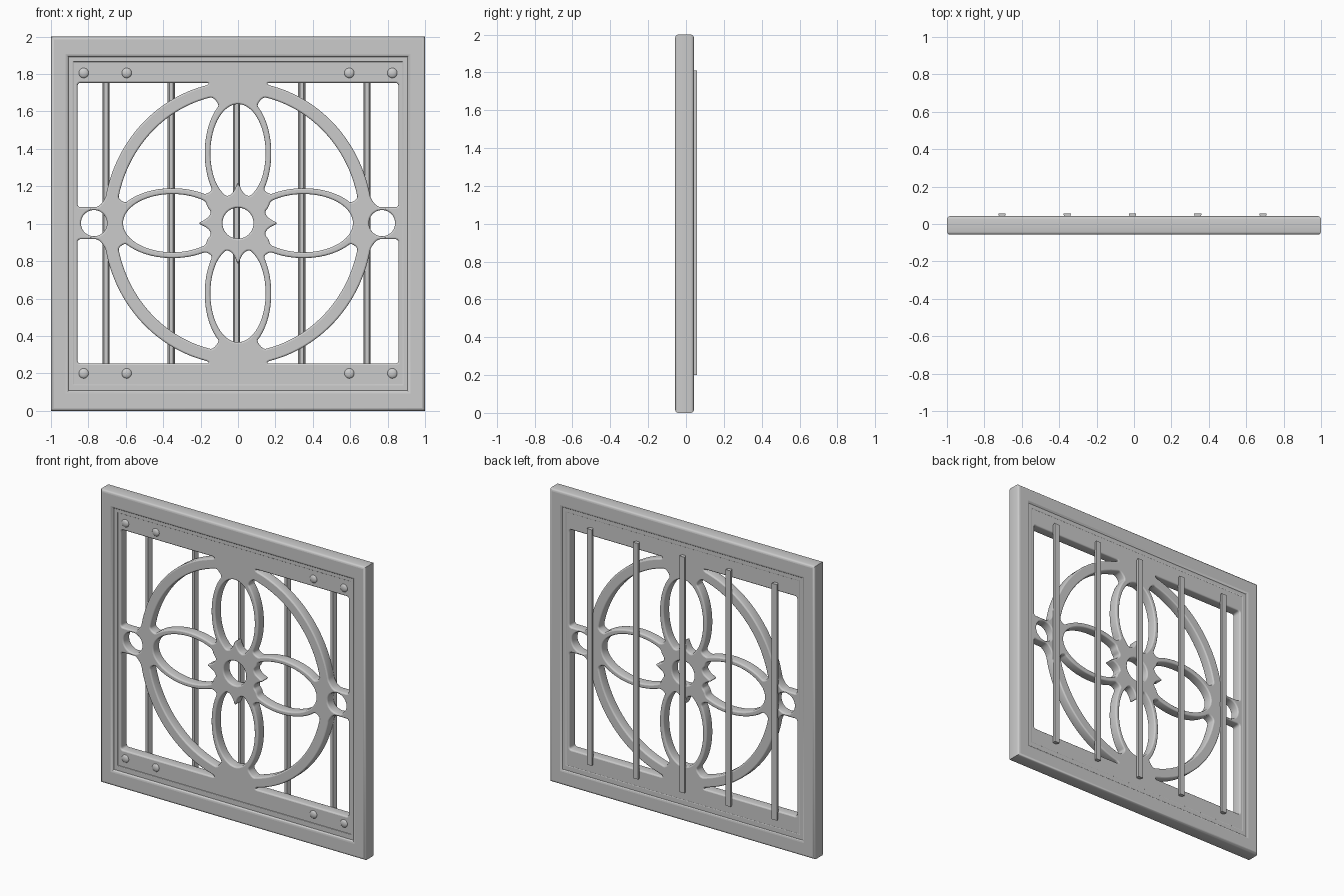
import bpy, bmesh
from math import sin, cos, pi, radians, sqrt

if "Cube" in bpy.data.objects:
    bpy.data.objects.remove(bpy.data.objects["Cube"])

CZ = 1.003  # height of the ornament centre


def finish(ob, angle=35):
    bpy.ops.object.select_all(action='DESELECT')
    bpy.context.view_layer.objects.active = ob
    ob.select_set(True)
    if ob.type == 'CURVE':
        bpy.ops.object.convert(target='MESH')
    bpy.ops.object.shade_smooth_by_angle(angle=radians(angle))


def plate(name, outlines, y0, y1, bevel, cz=CZ):
    """Flat plate in the xz plane from nested outlines, with rounded edges."""
    cu = bpy.data.curves.new(name, 'CURVE')
    cu.dimensions, cu.fill_mode = '2D', 'BOTH'
    for pts in outlines:
        s = cu.splines.new('POLY')
        s.points.add(len(pts) - 1)
        for p, (x, z) in zip(s.points, pts):
            p.co = (x, z, 0, 1)
        s.use_cyclic_u = True
    cu.extrude = (y1 - y0) / 2 - bevel
    cu.bevel_depth, cu.bevel_resolution, cu.offset = bevel, 2, -bevel
    ob = bpy.data.objects.new(name, cu)
    bpy.context.collection.objects.link(ob)
    ob.location = (0, (y0 + y1) / 2, cz)
    ob.rotation_euler = (pi / 2, 0, 0)
    finish(ob)
    return ob


def rect(w, h):
    return [(-w, -h), (w, -h), (w, h), (-w, h)]


def arc(cx, cz, rx, rz, a0, a1, n):
    return [(cx + rx * cos(radians(a0 + (a1 - a0) * i / n)),
             cz + rz * sin(radians(a0 + (a1 - a0) * i / n))) for i in range(n + 1)]


def circle(cx, cz, r, n=40):
    return arc(cx, cz, r, r, 0, 360, n)[:-1]


def soften(pts, step=0.035, rounds=2):
    """Resample a closed outline, then cut its corners round."""
    out = []
    for (ax, az), (bx, bz) in zip(pts, pts[1:] + pts[:1]):
        n = max(1, int(sqrt((bx - ax) ** 2 + (bz - az) ** 2) / step))
        out += [(ax + (bx - ax) * i / n, az + (bz - az) * i / n) for i in range(n)]
    for _ in range(rounds):
        new = []
        for (ax, az), (bx, bz) in zip(out, out[1:] + out[:1]):
            new += [(ax * .75 + bx * .25, az * .75 + bz * .25),
                    (ax * .25 + bx * .75, az * .25 + bz * .75)]
        out = new
    return out


def flips(pts, both=True):
    if both:
        return [[(x * sx, z * sz) for x, z in pts] for sx in (1, -1) for sz in (1, -1)]
    return [pts, [(-x, -z) for x, z in pts]]


# Outer frame and the stepped lip inside it
plate("outer_frame", [rect(1, 1), rect(.905, .892)], -.057, .042, .016, 1.0)
plate("inner_lip", [rect(.912, .9), rect(.879, .862)], -.042, .034, .005)

# Openings of the ornamental panel
corner = ([(.155, .75), (.858, .75), (.858, .086), (.745, .086)]
          + arc(0, 0, .72, .758, 10, 77, 26))
between = (arc(0, 0, .652, .69, 78, 11, 26)
           + arc(.35, 0, .31, .187, 35, 125, 14)
           + arc(0, .375, .178, .31, -40, 56, 14))


def petal(d, rl, rw, tip):
    """Petal opening along +z, notched by a star point of the hub."""
    half = [(.084, .163), (.062, .143), (.036, .153), (.016, .18)]
    return (arc(0, d, rw, rl, -42, 222, 36)
            + [(-x, z) for x, z in half] + [(0, tip)] + half[::-1])


up = soften(petal(.375, .262, .148, .226), .05)
side = [(z, x) for x, z in soften(petal(.35, .265, .156, .216), .05)]
holes = [circle(0, 0, .083), circle(.77, 0, .07), circle(-.77, 0, .07)]
holes += flips(soften(corner)) + flips(soften(between))
holes += flips(up, False) + flips(side, False)
plate("ornamental_panel", [rect(.9, .888)] + holes, -.036, .032, .009)

# Rivets on the top and bottom rails
for x in (-.825, -.595, .595, .825):
    for z in (-.803, .803):
        bpy.ops.mesh.primitive_uv_sphere_add(segments=20, ring_count=10, radius=.027,
                                             location=(x, -.034, CZ + z))
        ob = bpy.context.object
        ob.name = "rivet"
        ob.scale = (1, .5, 1)
        finish(ob)

# Vertical bars across the back, tapered towards the front
for i in range(5):
    x = -.706 + i * .349
    bm = bmesh.new()
    prof = [(-.01, .026), (.01, .026), (.019, .05), (.019, .057), (-.019, .057), (-.019, .05)]
    f = bm.faces.new([bm.verts.new((x + a, b, .2)) for a, b in prof])
    ext = bmesh.ops.extrude_face_region(bm, geom=[f])
    bmesh.ops.translate(bm, vec=(0, 0, 1.61),
                        verts=[v for v in ext['geom'] if isinstance(v, bmesh.types.BMVert)])
    bmesh.ops.recalc_face_normals(bm, faces=bm.faces[:])
    me = bpy.data.meshes.new("back_bar")
    bm.to_mesh(me)
    bm.free()
    bpy.context.collection.objects.link(bpy.data.objects.new("back_bar", me))
